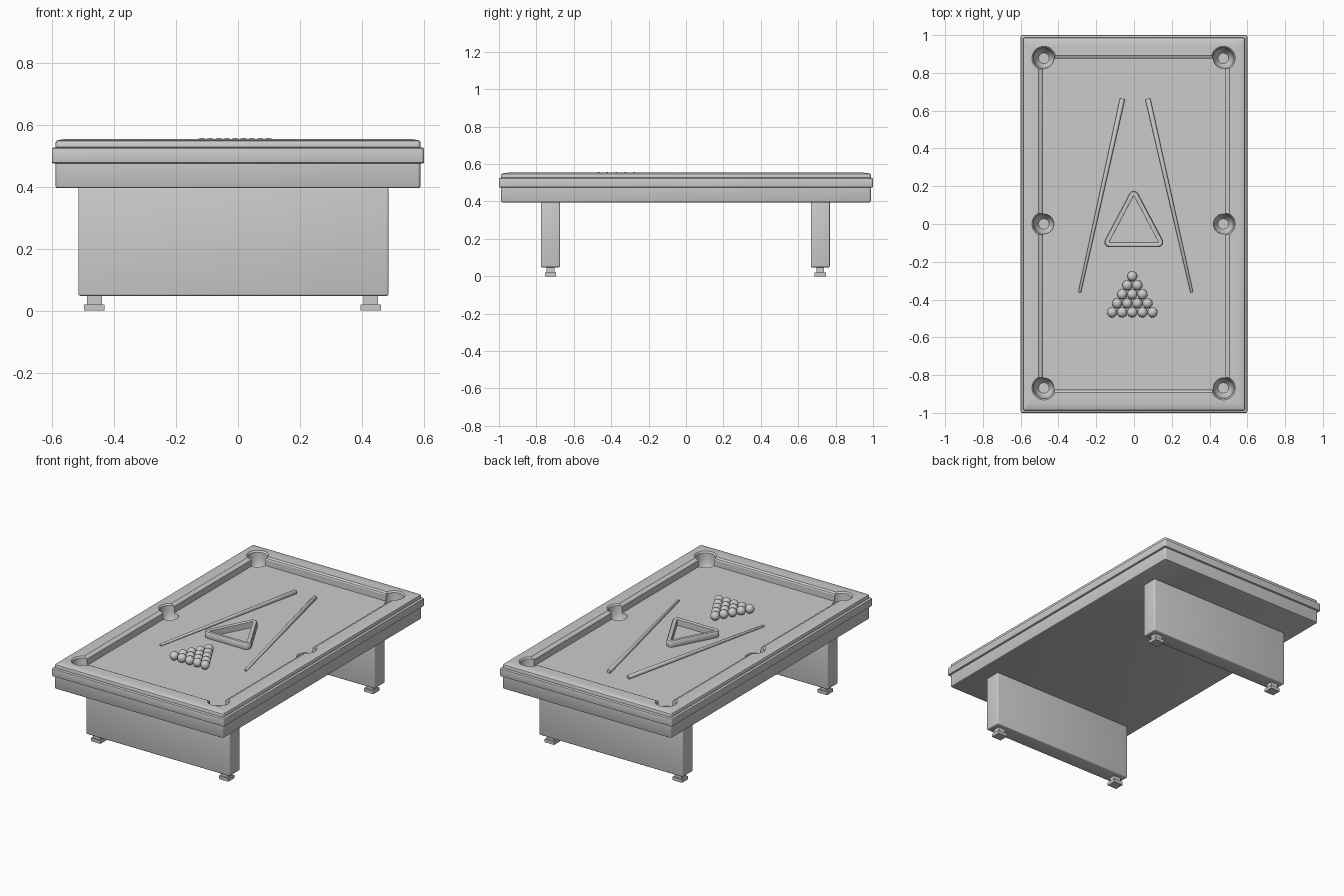
import bpy, bmesh, math
from mathutils import Vector, Matrix

if "Cube" in bpy.data.objects:
    bpy.data.objects.remove(bpy.data.objects["Cube"])

BED = 0.503


def finish(bm, name, angle=35):
    bmesh.ops.recalc_face_normals(bm, faces=bm.faces)
    me = bpy.data.meshes.new(name)
    bm.to_mesh(me)
    bm.free()
    ob = bpy.data.objects.new(name, me)
    bpy.context.collection.objects.link(ob)
    if angle:
        smooth(ob, angle)
    return ob


def smooth(ob, angle=35):
    bpy.ops.object.select_all(action='DESELECT')
    ob.select_set(True)
    bpy.context.view_layer.objects.active = ob
    bpy.ops.object.shade_smooth_by_angle(angle=math.radians(angle))


def loft(rings, name, angle=35):
    bm = bmesh.new()
    loops = [[bm.verts.new(p) for p in ring] for ring in rings]
    n = len(loops[0])
    for a, b in zip(loops, loops[1:]):
        for i in range(n):
            j = (i + 1) % n
            bm.faces.new((a[i], a[j], b[j], b[i]))
    bm.faces.new(loops[0][::-1])
    bm.faces.new(loops[-1])
    return finish(bm, name, angle)


def rounded_rect(hx, hy, z, r=0.01, seg=4):
    pts = []
    for k, (sx, sy) in enumerate([(1, 1), (-1, 1), (-1, -1), (1, -1)]):
        for i in range(seg + 1):
            a = math.pi / 2 * (k + i / seg)
            pts.append((sx * (hx - r) + r * math.cos(a), sy * (hy - r) + r * math.sin(a), z))
    return pts


def circle(r, z, n=40):
    return [(r * math.cos(2 * math.pi * i / n), r * math.sin(2 * math.pi * i / n), z) for i in range(n)]


def box(name, x0, x1, y0, y1, z0, z1, bevel):
    bm = bmesh.new()
    bmesh.ops.create_cube(bm, size=1)
    bmesh.ops.scale(bm, vec=(x1 - x0, y1 - y0, z1 - z0), verts=bm.verts)
    bmesh.ops.translate(bm, vec=((x0 + x1) / 2, (y0 + y1) / 2, (z0 + z1) / 2), verts=bm.verts)
    if bevel:
        bmesh.ops.bevel(bm, geom=bm.edges[:], offset=bevel, segments=3, profile=0.5, affect='EDGES')
    return finish(bm, name)


# table body: apron, outer band, rail top, cushion and bed in one section
section = [
    (0.582, 0.982, 0.395), (0.586, 0.986, 0.397), (0.588, 0.988, 0.402), (0.588, 0.988, 0.475),
    (0.595, 0.995, 0.475), (0.599, 0.999, 0.477), (0.600, 1.000, 0.481),
    (0.600, 1.000, 0.519), (0.599, 0.999, 0.523), (0.595, 0.995, 0.526),
    (0.588, 0.988, 0.527), (0.588, 0.988, 0.543), (0.586, 0.986, 0.547), (0.581, 0.981, 0.550),
    (0.555, 0.950, 0.554), (0.505, 0.893, 0.554),
    (0.500, 0.889, 0.550), (0.489, 0.880, 0.547), (0.483, 0.876, 0.541), (0.481, 0.875, BED)]
table = loft([rounded_rect(*s) for s in section], "table_body", None)

# pockets, cut as bowls with a chamfered rim
for x in (-0.477, 0.473):
    for y in (-0.868, 0.0, 0.877):
        cut = loft([circle(0.028, 0.445), circle(0.042, 0.465), circle(0.050, 0.485), circle(0.054, 0.51),
                    circle(0.056, 0.545), circle(0.066, 0.557), circle(0.066, 0.6)], "pocket_cutter", None)
        cut.location = (x, y, 0)
        mod = table.modifiers.new("pocket", 'BOOLEAN')
        mod.object = cut
        mod.operation = 'DIFFERENCE'
        mod.solver = 'EXACT'
        bpy.context.view_layer.update()
        bpy.context.view_layer.objects.active = table
        bpy.ops.object.modifier_apply(modifier=mod.name)
        bpy.data.objects.remove(cut)
smooth(table, 30)

# slab legs with small levelling feet
for side, yc in (("front", -0.725), ("back", 0.718)):
    box(side + "_leg", -0.515, 0.485, yc - 0.051, yc + 0.051, 0.048, 0.398, 0.006)
    for lr, xc in (("left", -0.463), ("right", 0.428)):
        box(f"{side}_{lr}_foot_post", xc - 0.024, xc + 0.024, yc - 0.021, yc + 0.021, 0.018, 0.052, 0)
        box(f"{side}_{lr}_foot", xc - 0.033, xc + 0.033, yc - 0.030, yc + 0.030, 0.0, 0.020, 0)

# racked balls
R = 0.0268
for row in range(5):
    for i in range(row + 1):
        bm = bmesh.new()
        bmesh.ops.create_uvsphere(bm, u_segments=24, v_segments=16, radius=R)
        ball = finish(bm, "ball", 60)
        ball.location = (-0.009 + (i - row / 2) * 2 * R, -0.277 - row * 0.0477, BED + R)

# tapered cues lying on the bed
for name, butt, tip in (("left_cue", (-0.061, 0.663), (-0.288, -0.362)),
                        ("right_cue", (0.073, 0.663), (0.306, -0.362))):
    a = Vector((*butt, BED + 0.0135))
    b = Vector((*tip, BED + 0.007))
    d = b - a
    L = d.length
    cue = loft([circle(0.011, 0, 20), circle(0.0135, 0.004, 20), circle(0.0075, L - 0.003, 20),
                circle(0.005, L, 20)], name, 50)
    cue.matrix_world = Matrix.Translation(a) @ d.to_track_quat('Z', 'Y').to_matrix().to_4x4()


# triangle rack: rounded triangular rings swept through a bevelled section
def triangle_ring(r, z, seg=6):
    corners = [(-0.001, 0.148), (-0.130, -0.096), (0.128, -0.096)]
    starts = [28, 152, 270]
    spans = [124, 118, 118]
    pts = []
    for (cx, cy), s, w in zip(corners, starts, spans):
        for i in range(seg + 1):
            t = math.radians(s + w * i / seg)
            pts.append((cx + r * math.cos(t), cy + r * math.sin(t), z))
    return pts


bm = bmesh.new()
top = BED + 0.04
profile = [(0.0, BED), (0.025, BED), (0.027, BED + 0.006), (0.027, top - 0.008), (0.022, top - 0.001),
           (0.016, top), (0.006, top), (0.001, top - 0.003), (0.0, top - 0.008)]
rings = [[bm.verts.new(p) for p in triangle_ring(max(r, 0.0006), z)] for r, z in profile]
n = len(rings[0])
for k in range(len(rings)):
    a, b = rings[k], rings[(k + 1) % len(rings)]
    for i in range(n):
        j = (i + 1) % n
        bm.faces.new((a[i], a[j], b[j], b[i]))
finish(bm, "triangle_rack", 40)
